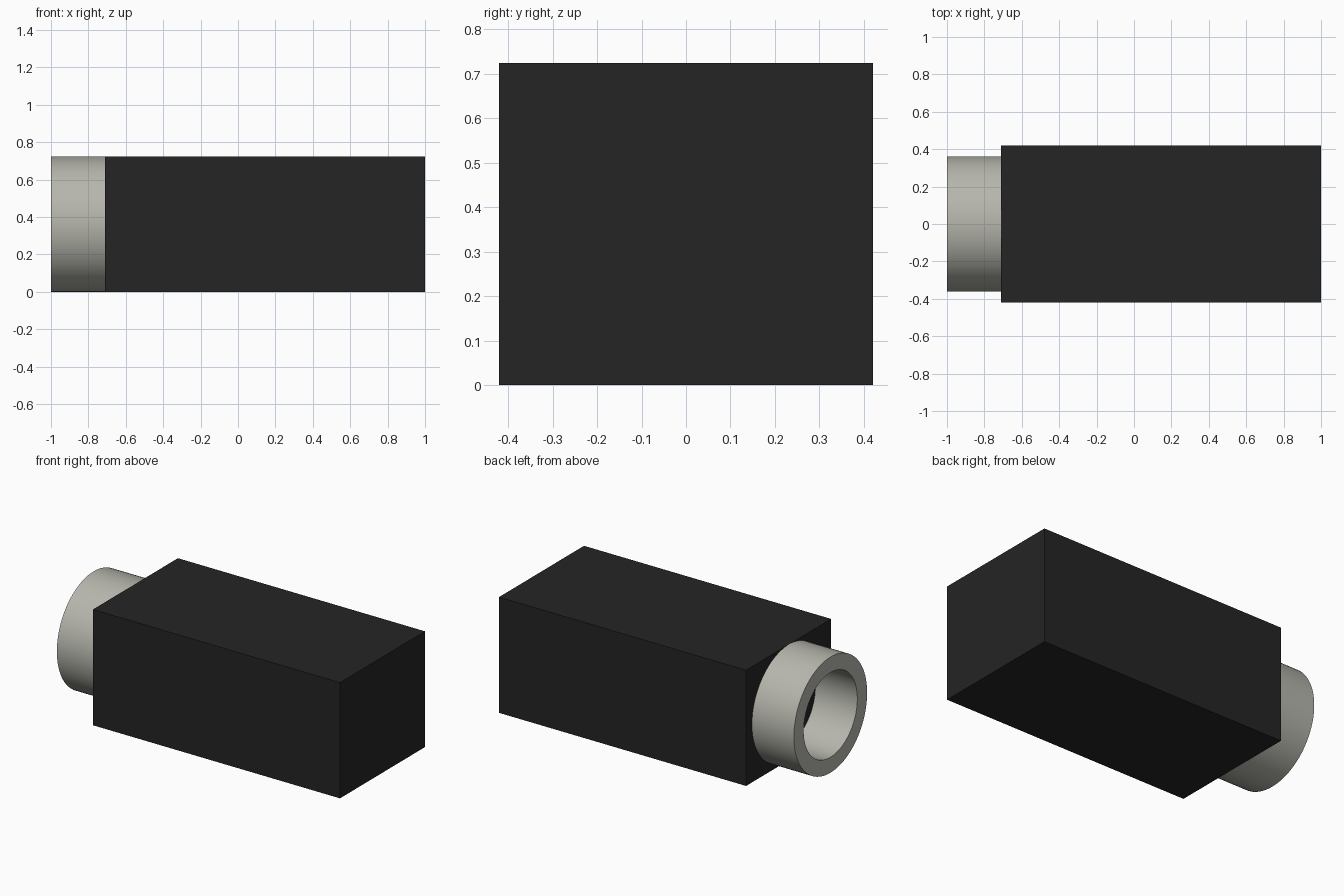
import bpy
import bmesh
import math
from mathutils import Matrix

cube = bpy.data.objects.get("Cube")
if cube:
    bpy.data.objects.remove(cube, do_unlink=True)


def make_material(name, rgb):
    mat = bpy.data.materials.new(name)
    mat.use_nodes = True
    color = (*rgb, 1.0)
    mat.diffuse_color = color
    mat.node_tree.nodes["Principled BSDF"].inputs["Base Color"].default_value = color
    return mat


def add_object(name, bm, mat):
    bmesh.ops.recalc_face_normals(bm, faces=bm.faces)
    mesh = bpy.data.meshes.new(name)
    bm.to_mesh(mesh)
    bm.free()
    mesh.materials.append(mat)
    obj = bpy.data.objects.new(name, mesh)
    bpy.context.collection.objects.link(obj)
    return obj


black = make_material("matte black", (0.018, 0.018, 0.018))
grey = make_material("warm light grey", (0.47, 0.47, 0.42))

HEIGHT = 0.724
WIDTH = 0.84
JOINT_X = -0.71
AXIS_Z = HEIGHT / 2

# Rectangular housing
bm = bmesh.new()
bmesh.ops.create_cube(bm, size=1.0)
bmesh.ops.scale(bm, vec=(1.0 - JOINT_X, WIDTH, HEIGHT), verts=bm.verts)
bmesh.ops.translate(bm, vec=((1.0 + JOINT_X) / 2, 0, AXIS_Z), verts=bm.verts)
add_object("housing", bm, black)

# Hollow collar: rectangular wall section spun around the x axis
OUTER, INNER = HEIGHT / 2, 0.265
section = [(JOINT_X, INNER), (-1.0, INNER), (-1.0, OUTER), (JOINT_X, OUTER)]
bm = bmesh.new()
verts = [bm.verts.new((x, 0, r)) for x, r in section]
edges = [bm.edges.new((verts[i], verts[i + 1])) for i in range(3)]
bmesh.ops.spin(bm, geom=verts + edges, cent=(0, 0, 0), axis=(1, 0, 0),
               angle=math.tau, steps=96, use_merge=True)
bmesh.ops.remove_doubles(bm, verts=bm.verts, dist=1e-5)
bmesh.ops.transform(bm, matrix=Matrix.Translation((0, 0, AXIS_Z)), verts=bm.verts)
collar = add_object("collar", bm, grey)

# Smooth the round walls and keep the rims sharp
bpy.ops.object.select_all(action='DESELECT')
collar.select_set(True)
bpy.context.view_layer.objects.active = collar
bpy.ops.object.shade_smooth_by_angle(angle=math.radians(30))
